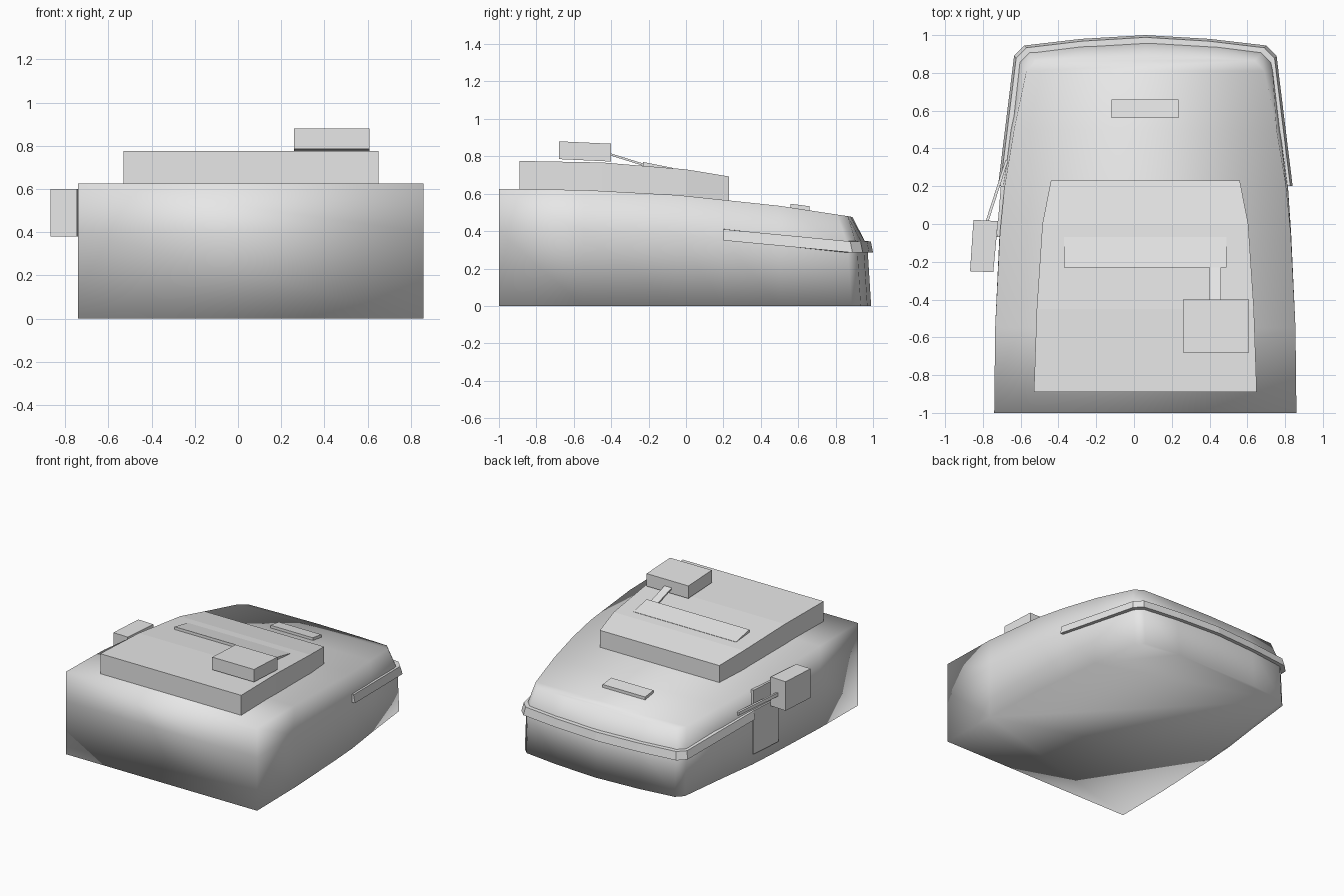
import bpy
import bmesh

cube = bpy.data.objects.get("Cube")
if cube:
    bpy.data.objects.remove(cube, do_unlink=True)

CX = 0.06  # centre line of the hull
GREY = (0.8, 0.8, 0.8, 1.0)
grey = bpy.data.materials.new("light_grey")
grey.use_nodes = True
grey.diffuse_color = GREY
grey.node_tree.nodes["Principled BSDF"].inputs["Base Color"].default_value = GREY


def build(name, verts, faces, smooth=False):
    bm = bmesh.new()
    vs = [bm.verts.new(v) for v in verts]
    for f in faces:
        bm.faces.new([vs[i] for i in f])
    bmesh.ops.recalc_face_normals(bm, faces=bm.faces[:])
    for f in bm.faces:
        f.smooth = smooth
    me = bpy.data.meshes.new(name)
    bm.to_mesh(me)
    bm.free()
    me.materials.append(grey)
    ob = bpy.data.objects.new(name, me)
    bpy.context.collection.objects.link(ob)
    return ob


def loft(name, rings, closed=True, smooth=False):
    """Join equal rings of points and cap both ends."""
    n = len(rings[0])
    verts = [p for r in rings for p in r]
    faces = [(k * n + i, k * n + (i + 1) % n, (k + 1) * n + (i + 1) % n, (k + 1) * n + i)
             for k in range(len(rings) - 1) for i in range(n)]
    faces += [tuple(range(n)), tuple(range(len(verts) - n, len(verts)))]
    return build(name, verts, faces, smooth)


def slab(name, plan, low, high):
    """Prism over a plan; low and high give z from y."""
    return loft(name, [[(x, y, z(y)) for x, y in plan] for z in (low, high)])


def rect(x0, x1, y0, y1):
    return [(x0, y0), (x1, y0), (x1, y1), (x0, y1)]


def line(y0, z0, y1, z1):
    return lambda y: z0 + (z1 - z0) * (y - y0) / (y1 - y0)


def mirrored(half):
    """Half outline from the tail centre forward, completed on the other side."""
    right = [(CX + x, y, z) for x, y, z in half]
    left = [(CX - x, y, z) for x, y, z in half[1:]]
    return right + left[::-1]


# Hull: floor, belt and top outlines, half width / y / z
belt = [(0, .97, .32), (.34, .95, .32), (.62, .915, .32), (.67, .865, .32), (.715, .5, .34),
        (.755, .2, .36), (.772, -.05, .38), (.795, -.55, .4), (.8, -1, .4)]
top = [(0, .89, .475), (.33, .88, .477), (.58, .865, .48), (.63, .81, .488), (.695, .5, .535),
       (.745, .2, .567), (.77, -.05, .593), (.795, -.55, .62), (.8, -1, .625)]
floor = [(x, y + (.02 if y > .8 else 0), 0) for x, y, z in belt]
rings = [mirrored(r) for r in (floor, belt, top)]
n = len(rings[0])
verts = [p for r in rings for p in r]
faces = [(k * n + i, k * n + (i + 1) % n, (k + 1) * n + (i + 1) % n, (k + 1) * n + i)
         for k in range(2) for i in range(n)]
faces.append(tuple(range(n)))
t = 2 * n
faces.append((t, t + 1, t + n - 1))
faces += [(t + i, t + i + 1, t + n - i - 1, t + n - i) for i in range(1, len(top) - 1)]
build("hull", verts, faces, smooth=True)

# Rear bumper strip wrapping both sides
path = [(.78, .2, .35), (.695, .89, .285), (.64, .945, .285), (.34, .98, .285), (0, 1, .285)]
path = [(CX + x, y, z) for x, y, z in path] + [(CX - x, y, z) for x, y, z in path[-2::-1]]
sections = []
for x, y, z in path:
    def inward(d):
        s = 1 - d / .75
        return CX + (x - CX) * s, y - (d if y > .5 else 0)
    sections.append([(*inward(0), z), (*inward(.012), z + .06),
                     (*inward(.06), z + .063), (*inward(.06), z)])
loft("bumper_strip", sections)

# Raised deck, flat at the front and sloping to the rear
deck = [(-.89, .59, .775), (-.45, .575, .767), (0, .545, .73), (.23, .5, .692)]
sections = []
for y, half, z in deck:
    sections.append([(CX - half, y, .45), (CX + half, y, .45), (CX + half, y, z), (CX - half, y, z)])
loft("raised_deck", sections)

# Hatch flap, a thin wedge on the deck
slab("hatch_flap", rect(-.37, .49, -.23, -.07), lambda y: .72, line(-.23, .77, -.07, .738))

# Deck sight box and its arm
slab("sight_box", rect(.26, .61, -.68, -.4), line(-.68, .785, -.4, .772), line(-.68, .88, -.4, .867))
slab("sight_arm", rect(.4, .46, -.42, -.22), line(-.4, .803, -.24, .753), line(-.4, .815, -.24, .765))

# Small plate on the rear hood
slab("hood_plate", rect(-.12, .235, .56, .66), lambda y: .5, line(.56, .546, .66, .533))

# Side box with its rod
slab("side_box", [(-.868, -.25), (-.745, -.255), (-.72, .015), (-.85, .022)],
     lambda y: .38, lambda y: .6)
slab("side_rod", [(-.79, .0), (-.775, .0), (-.665, .34), (-.68, .34)],
     line(0, .475, .34, .42), line(0, .5, .34, .445))

# Side door and the slot plate above it
for name, z0, z1 in (("side_door", .08, .41), ("slot_plate", .455, .565)):
    slab(name, [(-.727, -.07), (-.69, -.07), (-.67, .2), (-.705, .2)],
         lambda y: z0, lambda y: z1)
